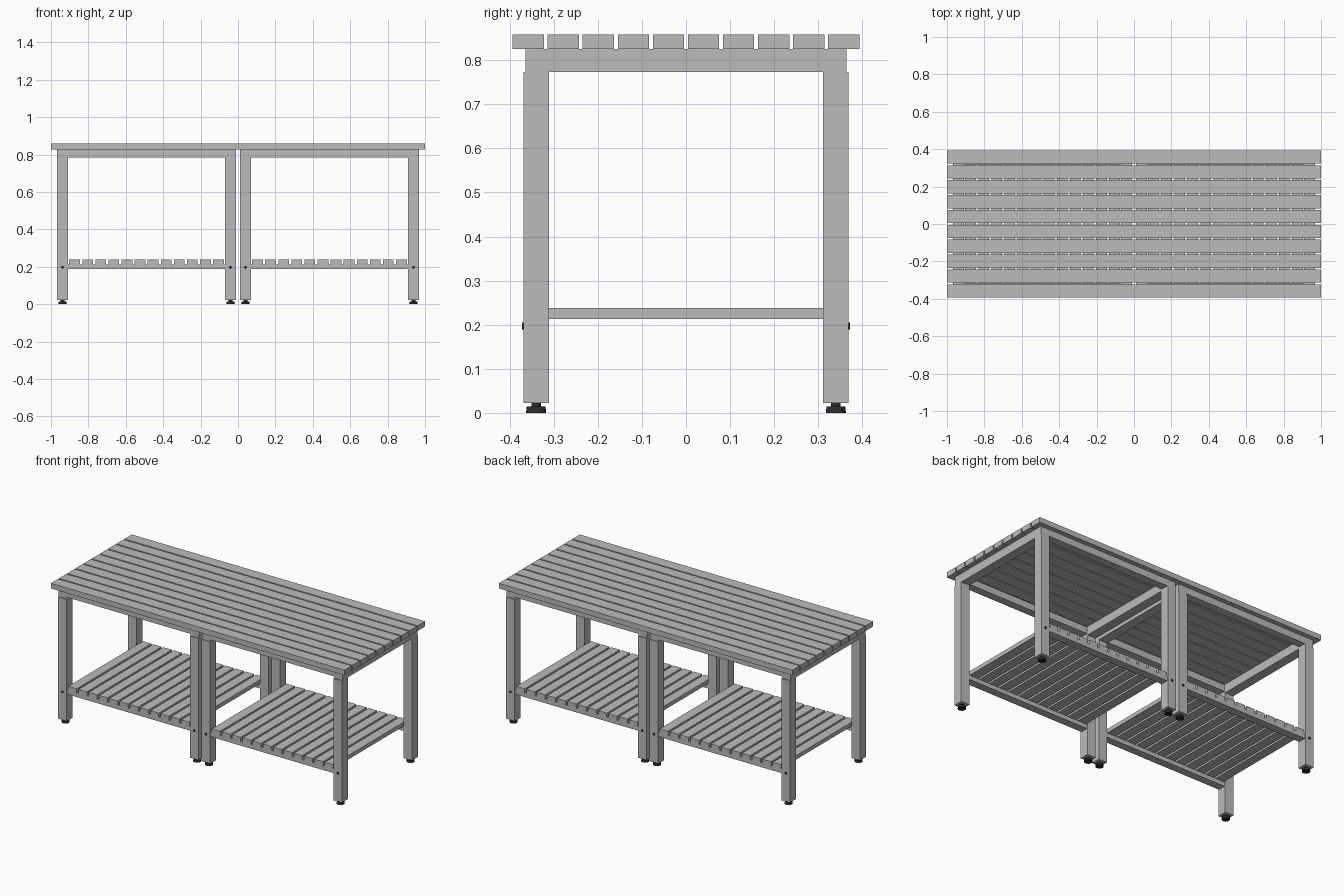
import bpy
import bmesh
from mathutils import Matrix, Vector

cube = bpy.data.objects.get("Cube")
if cube:
    bpy.data.objects.remove(cube, do_unlink=True)


def make_material(name, value):
    mat = bpy.data.materials.new(name)
    mat.use_nodes = True
    colour = (value, value, value, 1)
    mat.diffuse_color = colour
    mat.node_tree.nodes["Principled BSDF"].inputs["Base Color"].default_value = colour
    return mat


GREY = make_material("light grey", 0.5)
BLACK = make_material("black rubber", 0.025)


def finish(name, bm, mat):
    mesh = bpy.data.meshes.new(name)
    bm.to_mesh(mesh)
    bm.free()
    mesh.materials.append(mat)
    obj = bpy.data.objects.new(name, mesh)
    bpy.context.scene.collection.objects.link(obj)
    return obj


def box(name, x, y, z, mat=GREY):
    """Box from (min, max) pairs on each axis."""
    bm = bmesh.new()
    size = [b - a for a, b in (x, y, z)]
    centre = Vector([(a + b) / 2 for a, b in (x, y, z)])
    bmesh.ops.create_cube(bm, size=1, matrix=Matrix.Translation(centre) @ Matrix.Diagonal((*size, 1)))
    return finish(name, bm, mat)


def cylinder(name, centre, radius, depth, axis="Z", top=None):
    bm = bmesh.new()
    turn = Matrix.Rotation(1.5707963, 4, "X") if axis == "Y" else Matrix()
    bmesh.ops.create_cone(bm, cap_ends=True, segments=20, radius1=radius,
                          radius2=top or radius, depth=depth,
                          matrix=Matrix.Translation(centre) @ turn)
    for face in bm.faces:
        face.smooth = len(face.verts) == 4
    for edge in bm.edges:
        edge.smooth = all(f.smooth for f in edge.link_faces)
    return finish(name, bm, BLACK)


# Table top boards
for i in range(10):
    y = (i - 4.5) * 0.0795
    box("top_slat", (-1, 1), (y - 0.0355, y + 0.0355), (0.826, 0.858))

HALF = 0.029          # half the leg width
LEG_Y = 0.34
INNER, OUTER = 0.04, 0.938

# Two identical frames, one on each half
for side in (-1, 1):
    low, high = sorted((side * INNER, side * OUTER))
    span = (low + HALF, high - HALF)

    for x in (low, high):
        # Cross rail over each pair of legs
        box("cross_rail", (x - HALF, x + HALF), (-0.364, 0.364), (0.773, 0.826))
        for end in (-1, 1):
            y = end * LEG_Y
            box("leg", (x - HALF, x + HALF), (y - HALF, y + HALF), (0.023, 0.773))
            cylinder("foot_pad", (x, y, 0.0075), 0.023, 0.015, top=0.021)
            cylinder("foot_stem", (x, y, 0.02), 0.011, 0.012)
            cylinder("bolt_head", (x, end * 0.369, 0.197), 0.008, 0.005, axis="Y")

    for end in (-1, 1):
        y = end * LEG_Y
        box("long_rail", span, (y - 0.024, y + 0.024), (0.784, 0.826))
        box("shelf_rail", span, (y - 0.024, y + 0.024), (0.187, 0.213))

    # Shelf boards
    pitch = (span[1] - span[0]) / 12
    for i in range(12):
        x = span[0] + (i + 0.5) * pitch
        box("shelf_slat", (x - 0.0287, x + 0.0287), (-0.364, 0.364), (0.213, 0.238))
